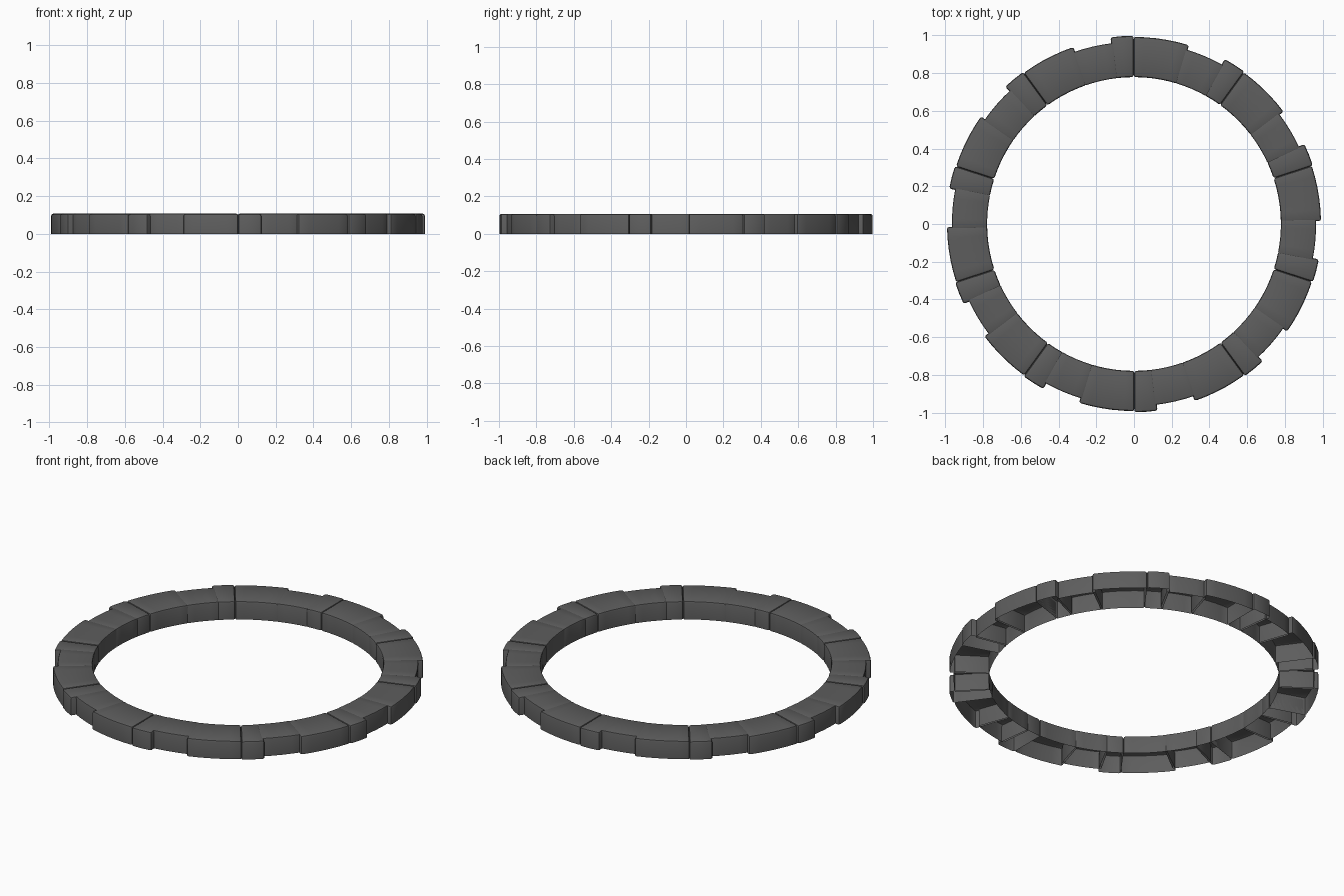
import bpy, bmesh
from math import radians, sin, cos

if "Cube" in bpy.data.objects:
    bpy.data.objects.remove(bpy.data.objects["Cube"])

HEIGHT = 0.107
INNER = 0.779

stone_mat = bpy.data.materials.new("dark_stone")
stone_mat.diffuse_color = (0.11, 0.11, 0.11, 1)
stone_mat.use_nodes = True
stone_mat.node_tree.nodes["Principled BSDF"].inputs["Base Color"].default_value = stone_mat.diffuse_color


def stone_mesh(name, start, end, outer, segs, bevel):
    """Curved stone block between two angles, open underneath, bevelled edges."""
    bm = bmesh.new()
    rings = []
    for i in range(segs + 1):
        a = radians(start + (end - start) * i / segs)
        rings.append([bm.verts.new((r * cos(a), r * sin(a), z))
                      for r, z in ((INNER, 0), (INNER, HEIGHT), (outer, HEIGHT), (outer, 0))])
    for p, q in zip(rings, rings[1:]):
        for k in range(3):
            bm.faces.new((p[k], p[k + 1], q[k + 1], q[k]))
    bm.faces.new(rings[0])
    bm.faces.new(rings[-1][::-1])
    bmesh.ops.recalc_face_normals(bm, faces=bm.faces[:])
    bm.normal_update()
    if sum(f.normal.z for f in bm.faces) < 0:
        bmesh.ops.reverse_faces(bm, faces=bm.faces[:])
    # bevel the sharp edges only, leaving the open bottom rim alone
    sharp = [e for e in bm.edges if len(e.link_faces) == 2 and e.calc_face_angle() > radians(40)]
    bmesh.ops.bevel(bm, geom=sharp, offset=bevel, segments=2, profile=0.5, affect='EDGES')
    mesh = bpy.data.meshes.new(name)
    bm.to_mesh(mesh)
    bm.free()
    mesh.materials.append(stone_mat)
    return mesh


# Three stone types fill one 36 degree step; medium ones tuck into their neighbours
stones = [
    ("long_stone", stone_mesh("long_stone", 0.9, 18.1, 0.992, 5, 0.011)),
    ("medium_stone", stone_mesh("medium_stone", -11.5, 1.6, 0.966, 4, 0.008)),
    ("short_stone", stone_mesh("short_stone", -17.9, -10.8, 0.998, 2, 0.012)),
]

# Repeat the pattern ten times around the ring
for i in range(10):
    for name, mesh in stones:
        ob = bpy.data.objects.new(f"{name}_{i + 1}", mesh)
        ob.rotation_euler.z = radians(36 * i)
        bpy.context.collection.objects.link(ob)
        ob.select_set(True)
        bpy.context.view_layer.objects.active = ob

bpy.ops.object.shade_smooth_by_angle(angle=radians(35))
